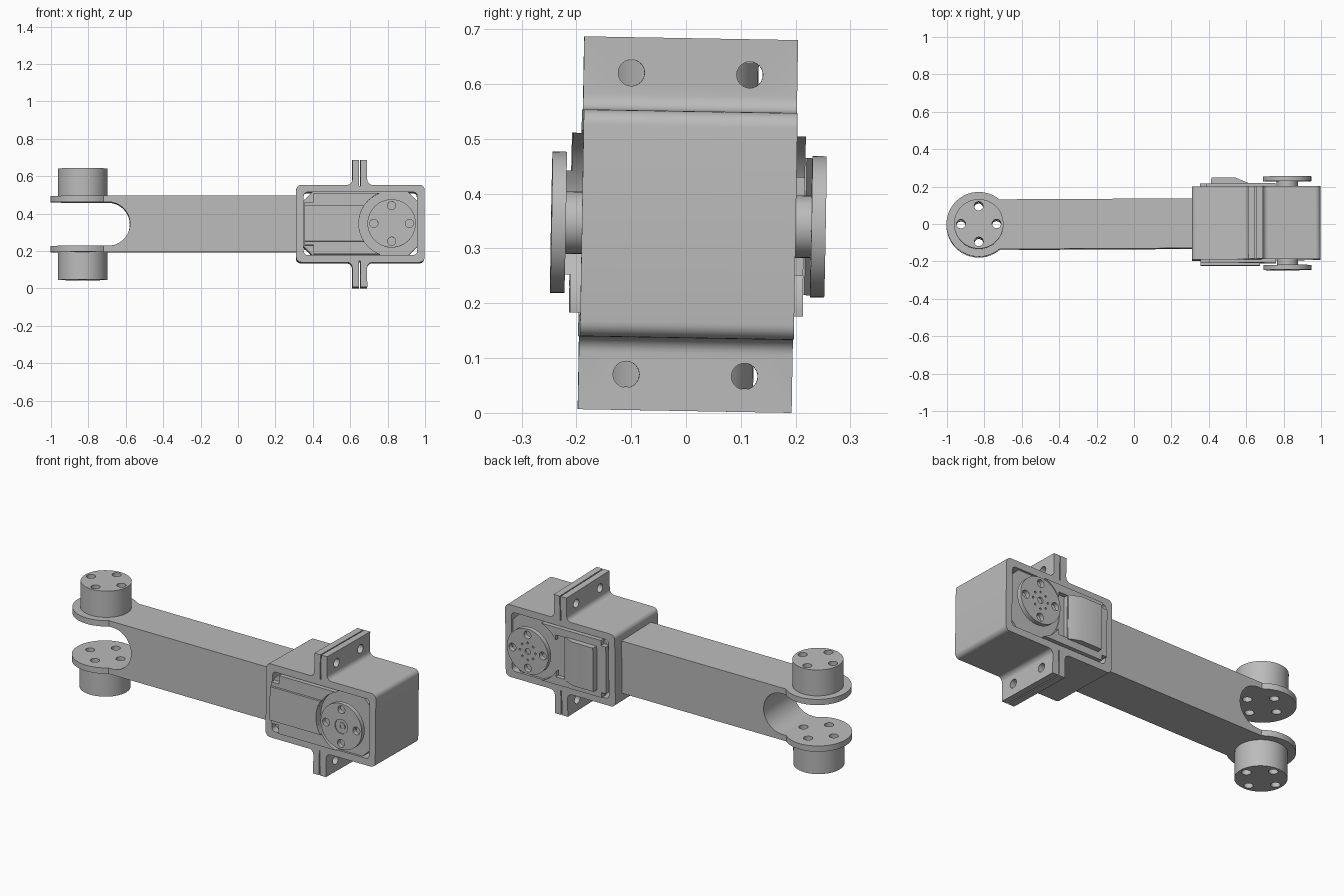
import bpy, bmesh
from math import sin, cos, pi, asin, sqrt, radians
from mathutils import Matrix, Vector

old = bpy.data.objects.get("Cube")
if old:
    bpy.data.objects.remove(old, do_unlink=True)

grey = bpy.data.materials.new("light_grey")
grey.use_nodes = True
grey.diffuse_color = (0.5, 0.5, 0.5, 1)
grey.node_tree.nodes["Principled BSDF"].inputs["Base Color"].default_value = (0.5, 0.5, 0.5, 1)

ZC = 0.347          # mid height
HORN_X = 0.82       # servo axis
FORK_X = -0.83      # fork axis
parts = []


def prism(name, pts, axis, lo, hi):
    """Extrude a 2D outline along an axis; outline is (x,z), (x,y) or (y,z)."""
    place = {"Y": lambda a, b, d: (a, d, b + ZC),
             "Z": lambda a, b, d: (a, b, d + ZC),
             "X": lambda a, b, d: (d, a, b + ZC)}[axis]
    bm = bmesh.new()
    low = [bm.verts.new(place(a, b, lo)) for a, b in pts]
    high = [bm.verts.new(place(a, b, hi)) for a, b in pts]
    bm.faces.new(low)
    bm.faces.new(high)
    for i in range(len(pts)):
        j = (i + 1) % len(pts)
        bm.faces.new((low[i], low[j], high[j], high[i]))
    bmesh.ops.recalc_face_normals(bm, faces=bm.faces)
    mesh = bpy.data.meshes.new(name)
    bm.to_mesh(mesh)
    bm.free()
    mesh.materials.append(grey)
    ob = bpy.data.objects.new(name, mesh)
    bpy.context.scene.collection.objects.link(ob)
    return ob


def circle(a, b, r, n=32):
    return [(a + r * cos(2 * pi * i / n), b + r * sin(2 * pi * i / n)) for i in range(n)]


def rect(a0, a1, b0, b1):
    return [(a0, b0), (a1, b0), (a1, b1), (a0, b1)]


def rounded(corners, steps=6):
    """Round each right-angled corner (a, b, radius)."""
    out = []
    for i, (a, b, r) in enumerate(corners):
        p = Vector((a, b))
        if r == 0:
            out.append((a, b))
            continue
        u = (Vector(corners[i - 1][:2]) - p).normalized() * r
        v = (Vector(corners[(i + 1) % len(corners)][:2]) - p).normalized() * r
        for k in range(steps + 1):
            t = k / steps * pi / 2
            q = p + u * (1 - sin(t)) + v * (1 - cos(t))
            out.append((q.x, q.y))
    return out


def ring(a, b, radius, r, count=4, n=20):
    return [circle(a + radius * cos(2 * pi * i / count), b + radius * sin(2 * pi * i / count), r, n)
            for i in range(count)]


def finish(ob, cutters=()):
    """Subtract the cutters and keep the part."""
    for c in cutters:
        mod = ob.modifiers.new("cut", "BOOLEAN")
        mod.operation = "DIFFERENCE"
        mod.solver = "EXACT"
        mod.object = c
    if cutters:
        dg = bpy.context.evaluated_depsgraph_get()
        mesh = bpy.data.meshes.new_from_object(ob.evaluated_get(dg))
        ob.modifiers.clear()
        ob.data = mesh
        for c in cutters:
            bpy.data.objects.remove(c, do_unlink=True)
    parts.append(ob)


def cut(pts, axis, lo, hi):
    return prism("cutter", pts, axis, lo, hi)


# Arm: keyhole plan with a round-ended fork slot
half, rad = 0.133, 0.173
a0 = asin(half / rad)
plan = [(FORK_X + rad * cos(a0 + (2 * pi - 2 * a0) * i / 40),
         rad * sin(a0 + (2 * pi - 2 * a0) * i / 40)) for i in range(41)]
plan += [(0.32, -half), (0.32, half)]
slot_r = 0.117
slot = [(-1.1, -slot_r)]
slot += [(-0.695 + slot_r * sin(t * pi / 24), -slot_r * cos(t * pi / 24)) for t in range(25)]
slot += [(-1.1, slot_r)]
finish(prism("forked_arm", plan, "Z", -0.15, 0.15),
       [cut(slot, "Y", -0.4, 0.4)] + [cut(h, "Z", -0.5, 0.5) for h in ring(FORK_X, 0, 0.095, 0.024)])

# Bosses above and below the fork
for name, lo, hi in (("upper_boss", 0.15, 0.298), ("lower_boss", -0.298, -0.15)):
    finish(prism(name, circle(FORK_X, 0, 0.132, 48), "Z", lo, hi),
           [cut(h, "Z", -0.5, 0.5) for h in ring(FORK_X, 0, 0.095, 0.024)])

# Housing shell with clamp flanges
top = [(0.31, 0.207, 0.028), (0.61, 0.207, 0.028), (0.61, 0.34, 0),
       (0.69, 0.34, 0), (0.69, 0.207, 0.028), (0.997, 0.207, 0.028)]
outline = rounded(top + [(x, -z, r) for x, z, r in reversed(top)])
opening = rounded([(0.35, -0.168, 0.02), (0.957, -0.168, 0.02),
                   (0.957, 0.168, 0.02), (0.35, 0.168, 0.02)])
cutters = [cut(opening, "Y", -0.4, 0.4)]
for s in (-1, 1):
    zs = sorted((s * 0.2, s * 0.4))
    cutters.append(cut(rect(0.647, 0.653, *zs), "Y", -0.4, 0.4))
    for y in (-0.108, 0.108):
        cutters.append(cut(circle(y, s * 0.275, 0.024, 24), "X", 0.5, 0.8))
finish(prism("housing", outline, "Y", -0.195, 0.195), cutters)

# Servo body with clipped corners
c, x0, x1, h = 0.05, 0.348, 0.959, 0.17
finish(prism("servo_body", [(x0 + c, -h), (x1 - c, -h), (x1, c - h), (x1, h - c),
                            (x1 - c, h), (x0 + c, h), (x0, h - c), (x0, c - h)],
             "Y", -0.183, 0.183))


def cover(height, notch):
    """Cover outline ending in a hollow arc around the servo axis."""
    r = 0.175
    t = asin(height / r)
    arc = [(HORN_X - r * cos(-t + 2 * t * i / 16), r * sin(-t + 2 * t * i / 16)) for i in range(17)]
    x, n = 0.355, notch
    left = [(x + n, height), (x + n, height - n), (x, height - n),
            (x, n - height), (x + n, n - height), (x + n, -height)]
    return arc + (left if n else [(x, height), (x, -height)])


# Covers on both sides, raised strip in front, wedge at the back
finish(prism("front_cover", cover(0.164, 0.048), "Y", -0.213, -0.17))
finish(prism("front_strip", cover(0.095, 0), "Y", -0.226, -0.2))
finish(prism("rear_cover", cover(0.164, 0.03), "Y", 0.17, 0.212),
       [cut(rect(0.615, 0.67, -0.12, 0.12), "Y", 0.188, 0.4)])
finish(prism("rear_wedge", [(0.41, 0.2), (0.61, 0.2), (0.61, 0.215), (0.545, 0.243), (0.415, 0.243)],
             "Z", -0.125, 0.125))

# Servo horns and shafts
for name, s in (("front", -1), ("rear", 1)):
    def span(a, b):
        return sorted((s * a, s * b))
    finish(prism(name + "_shaft", circle(HORN_X, 0, 0.057), "Y", *span(0.17, 0.23)))
    holes = [cut(p, "Y", *span(0.2, 0.3)) for p in ring(HORN_X, 0, 0.095, 0.022)]
    if s < 0:
        holes.append(cut(circle(HORN_X, 0, 0.04), "Y", *span(0.244, 0.3)))
    else:
        holes.append(cut(circle(HORN_X, 0, 0.017), "Y", *span(0.24, 0.3)))
        holes += [cut(p, "Y", *span(0.24, 0.3)) for p in ring(HORN_X, 0, 0.048, 0.006, 8, 10)]
    finish(prism(name + "_horn", circle(HORN_X, 0, 0.129, 48), "Y", *span(0.224, 0.25)), holes)
finish(prism("horn_screw", circle(HORN_X, 0, 0.022), "Y", -0.249, -0.23),
       [cut(circle(HORN_X, 0, 0.01, 12), "Y", -0.3, -0.242)])

# Slight overall tilt, then smooth shading with sharp edges
pivot = Matrix.Translation((0, 0, ZC))
tilt = pivot @ Matrix.Rotation(radians(0.3), 4, "Z") @ Matrix.Rotation(radians(-1), 4, "X") @ pivot.inverted()
bpy.ops.object.select_all(action="DESELECT")
for ob in parts:
    ob.data.transform(tilt)
    ob.select_set(True)
bpy.context.view_layer.objects.active = parts[0]
bpy.ops.object.shade_smooth_by_angle(angle=radians(30))
low = min(v.co.z for ob in parts for v in ob.data.vertices)
for ob in parts:
    ob.data.transform(Matrix.Translation((0, 0, -low)))
